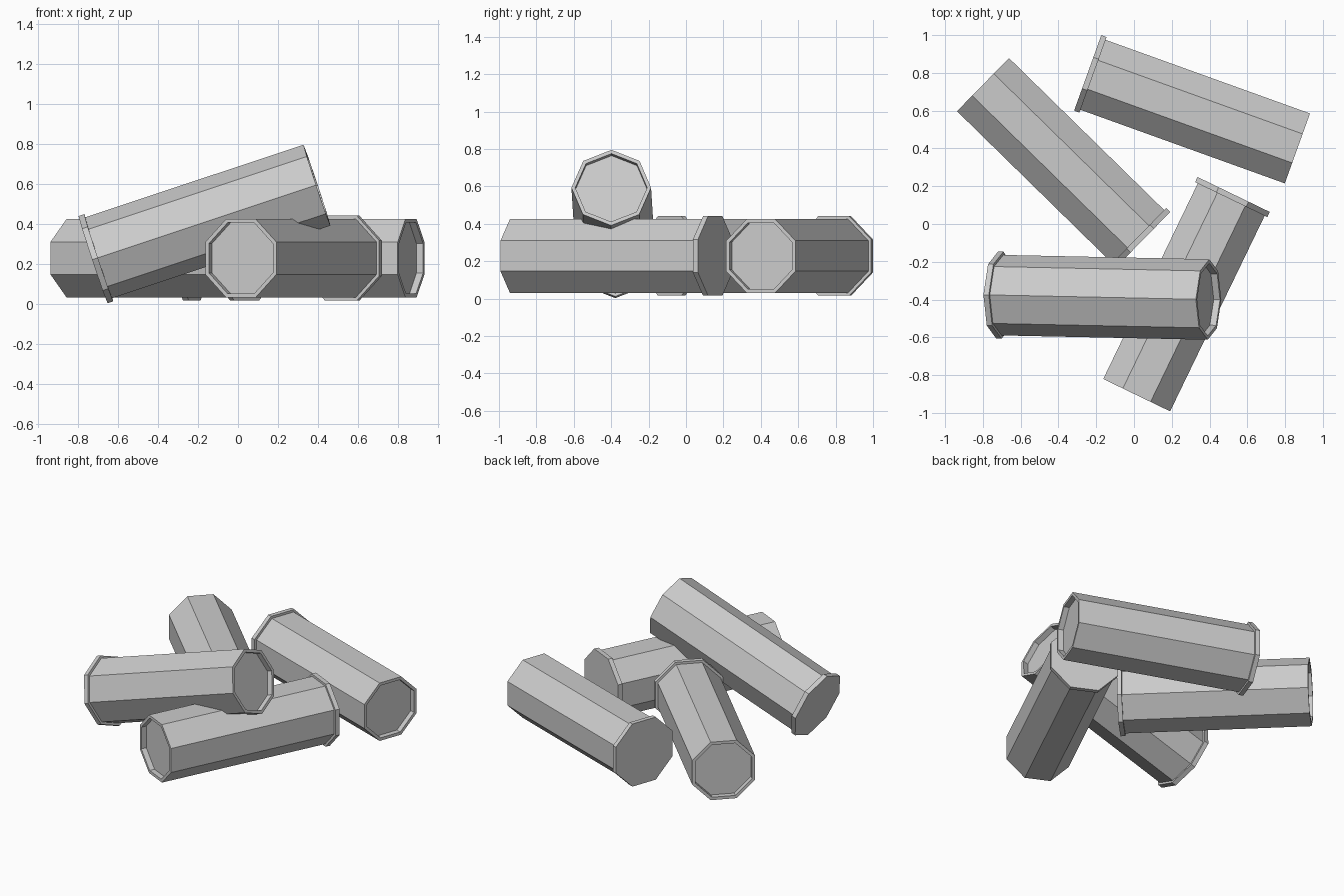
import bpy
import bmesh
from math import sin, cos, tau, radians
from mathutils import Euler

cube = bpy.data.objects.get("Cube")
if cube:
    bpy.data.objects.remove(cube, do_unlink=True)

SIDES = 8
LENGTH = 1.18

metal = bpy.data.materials.new("plain_grey")
metal.use_nodes = True
GREY = (0.6, 0.6, 0.6, 1)
metal.diffuse_color = GREY
metal.node_tree.nodes["Principled BSDF"].inputs["Base Color"].default_value = GREY

# Can profile (distance along axis, corner radius): flanged base, body, recessed open end
PROFILE = [
    (0, 0.23), (0.03, 0.23), (0.03, 0.213),
    (LENGTH, 0.213), (LENGTH, 0.192), (LENGTH - 0.035, 0.192),
]


def make_can(name, centre, yaw, pitch=0, roll=22.5):
    """Octagonal can along local X, flange at the -X end."""
    bm = bmesh.new()
    rings = []
    for x, r in PROFILE:
        angles = [tau * i / SIDES + radians(roll) for i in range(SIDES)]
        rings.append([bm.verts.new((x - LENGTH / 2, r * cos(a), r * sin(a))) for a in angles])
    for a, b in zip(rings, rings[1:]):
        for i in range(SIDES):
            j = (i + 1) % SIDES
            bm.faces.new((a[i], a[j], b[j], b[i]))
    # Flat base cap and recessed floor
    bm.faces.new(rings[0])
    bm.faces.new(rings[-1])
    bmesh.ops.recalc_face_normals(bm, faces=bm.faces)
    mesh = bpy.data.meshes.new(name)
    bm.to_mesh(mesh)
    bm.free()
    mesh.materials.append(metal)
    can = bpy.data.objects.new(name, mesh)
    can.location = centre
    can.rotation_euler = Euler((0, radians(-pitch), radians(yaw)))
    bpy.context.collection.objects.link(can)
    return can


# Three cans lying flat on the ground
make_can("back_can", (0.31, 0.60, 0.228), -19.8)
make_can("left_can", (-0.378, 0.325, 0.228), 135.6)
make_can("front_can", (0.271, -0.375, 0.228), 244.2)

# One can leaning across the others
make_can("leaning_can", (-0.165, -0.388, 0.407), -1.2, pitch=18.4, roll=0)
